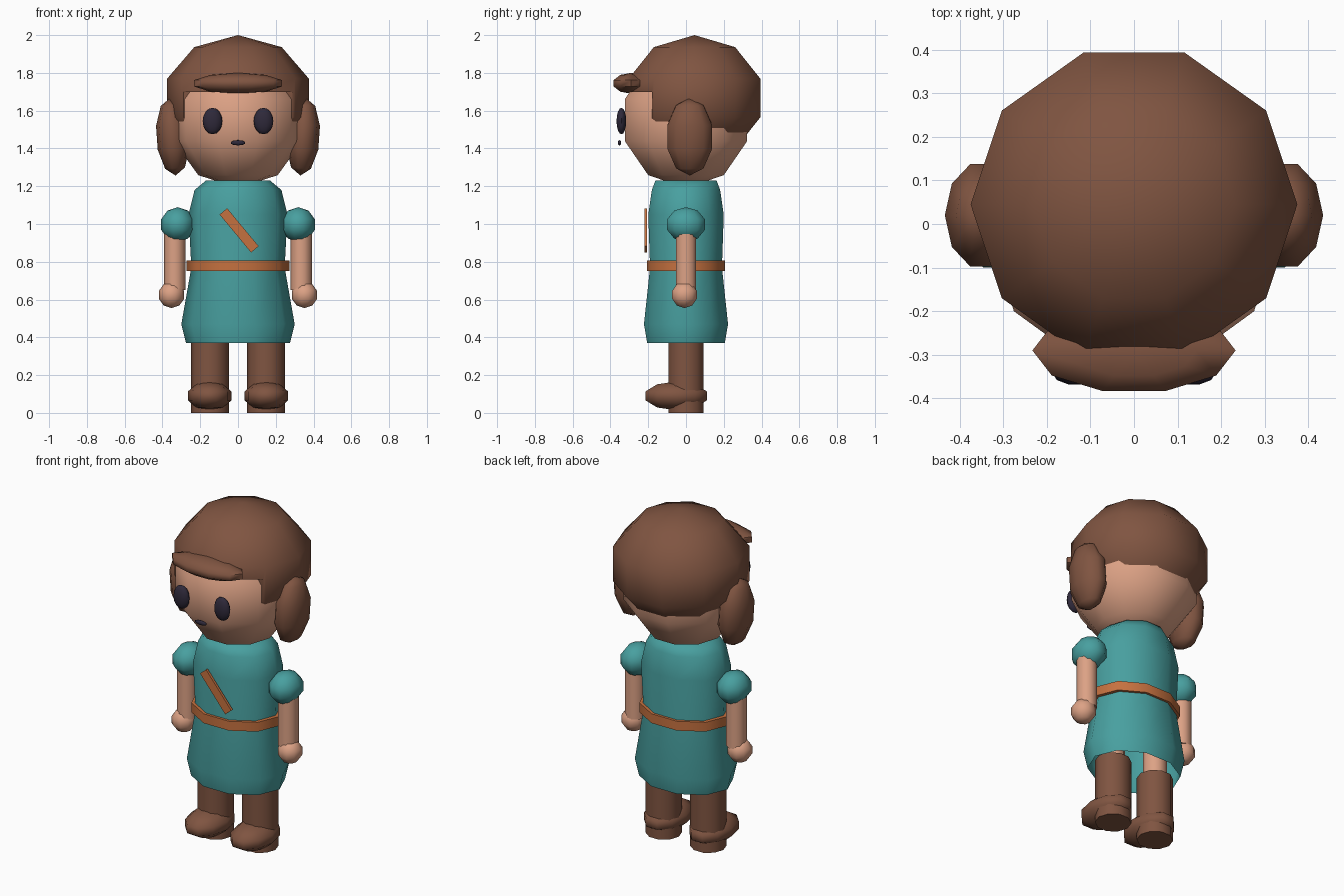
import bpy, bmesh, math
from mathutils import Matrix, Vector

if "Cube" in bpy.data.objects:
    bpy.data.objects.remove(bpy.data.objects["Cube"])

SEG = 10


def material(name, rgb):
    m = bpy.data.materials.new(name)
    m.diffuse_color = (*rgb, 1)
    m.use_nodes = True
    m.node_tree.nodes["Principled BSDF"].inputs["Base Color"].default_value = m.diffuse_color
    return m


BROWN = material("brown", (0.215, 0.090, 0.053))
SKIN = material("skin", (0.72, 0.36, 0.235))
TEAL = material("teal", (0.065, 0.35, 0.35))
ORANGE = material("orange_leather", (0.56, 0.165, 0.05))
DARK = material("dark", (0.028, 0.022, 0.042))


def finish(name, bm, mat, loc=(0, 0, 0), rot_y=0.0, smooth=True):
    bm.transform(Matrix.Translation(Vector(loc)) @ Matrix.Rotation(rot_y, 4, 'Y'))
    me = bpy.data.meshes.new(name)
    bm.to_mesh(me)
    bm.free()
    me.materials.append(mat)
    ob = bpy.data.objects.new(name, me)
    bpy.context.collection.objects.link(ob)
    if smooth:
        shade(ob)
    return ob


def shade(ob):
    bpy.ops.object.select_all(action='DESELECT')
    ob.select_set(True)
    bpy.context.view_layer.objects.active = ob
    bpy.ops.object.shade_smooth_by_angle(angle=math.radians(60))


def lathe(profile, bottom=True, top=True):
    """Stack of elliptical rings (rx, ry, z), listed from bottom to top."""
    bm = bmesh.new()
    rings = []
    for rx, ry, z in profile:
        if rx == 0:
            rings.append([bm.verts.new((0, 0, z))])
            continue
        ang = [math.tau * i / SEG for i in range(SEG)]
        rings.append([bm.verts.new((rx * math.cos(a), ry * math.sin(a), z)) for a in ang])
    for lo, hi in zip(rings, rings[1:]):
        for i in range(SEG):
            j = (i + 1) % SEG
            if len(lo) == 1:
                bm.faces.new((lo[0], hi[j], hi[i]))
            elif len(hi) == 1:
                bm.faces.new((lo[i], lo[j], hi[0]))
            else:
                bm.faces.new((lo[i], lo[j], hi[j], hi[i]))
    if bottom and len(rings[0]) > 1:
        bm.faces.new(rings[0][::-1])
    if top and len(rings[-1]) > 1:
        bm.faces.new(rings[-1])
    return bm


def ball(name, mat, loc, r, rot_y=0.0, rows=5):
    prof = []
    for k in range(rows + 1):
        t = math.pi * k / rows
        s = 0 if k in (0, rows) else math.sin(t)
        prof.append((r[0] * s, r[1] * s, -r[2] * math.cos(t)))
    return finish(name, lathe(prof), mat, loc, rot_y)


def tube(name, mat, x, y, rx, ry, z0, z1):
    return finish(name, lathe([(rx, ry, z0), (rx, ry, z1)]), mat, (x, y, 0))


def box(name, mat, loc, size, rot_y=0.0):
    bm = bmesh.new()
    bmesh.ops.create_cube(bm, size=1)
    bm.transform(Matrix.Diagonal((*size, 1)))
    return finish(name, bm, mat, loc, rot_y, smooth=False)


# Head and face
ball("head", SKIN, (0, 0, 1.55), (0.358, 0.358, 0.36))
ball("mouth", DARK, (0, -0.352, 1.43), (0.04, 0.01, 0.014))

# Hair cap with the face opening cut out
hair = ball("hair", BROWN, (0, 0.045, 1.667), (0.394, 0.385, 0.333))
cutter = box("face_cutter", BROWN, (0, -0.48, 1.45), (1.2, 0.6, 0.5))
cutter.hide_render = True
mod = hair.modifiers.new("face_opening", 'BOOLEAN')
mod.operation = 'DIFFERENCE'
mod.solver = 'EXACT'
mod.object = cutter
bpy.context.view_layer.objects.active = hair
bpy.ops.object.modifier_apply(modifier=mod.name)
bpy.data.objects.remove(cutter)
shade(hair)
ball("fringe", BROWN, (0, -0.29, 1.745), (0.245, 0.103, 0.055))

# Tunic, open at the hem
finish("tunic", lathe([
    (0.275, 0.216, 0.37), (0.30, 0.234, 0.47), (0.247, 0.20, 0.77),
    (0.262, 0.21, 1.05), (0.23, 0.19, 1.18), (0.17, 0.17, 1.23)], bottom=False), TEAL)

# Belt and chest strap
tube("belt", ORANGE, 0, 0, 0.272, 0.217, 0.75, 0.806)
box("chest_strap", ORANGE, (0.006, -0.213, 0.966), (0.261, 0.015, 0.052),
    math.atan2(0.201, 0.167))

# Paired parts
for side, s in (("left", -1), ("right", 1)):
    ball(side + "_eye", DARK, (0.135 * s, -0.342, 1.545), (0.052, 0.027, 0.07), rows=8)
    ball(side + "_side_lock", BROWN, (0.345 * s, 0.02, 1.462), (0.089, 0.13, 0.206),
         math.radians(4) * s)
    ball(side + "_sleeve", TEAL, (0.319 * s, 0, 0.997), (0.092, 0.11, 0.092))
    tube(side + "_arm", SKIN, 0.335 * s, 0, 0.056, 0.056, 0.65, 1.0)
    ball(side + "_hand", SKIN, (0.352 * s, -0.008, 0.625), (0.07, 0.072, 0.07))
    tube(side + "_thigh", SKIN, 0.148 * s, 0, 0.065, 0.065, 0.3, 0.8)
    tube(side + "_boot", BROWN, 0.148 * s, 0, 0.1, 0.098, 0.0, 0.385)
    ball(side + "_foot", BROWN, (0.15 * s, -0.052, 0.09), (0.121, 0.18, 0.076))
